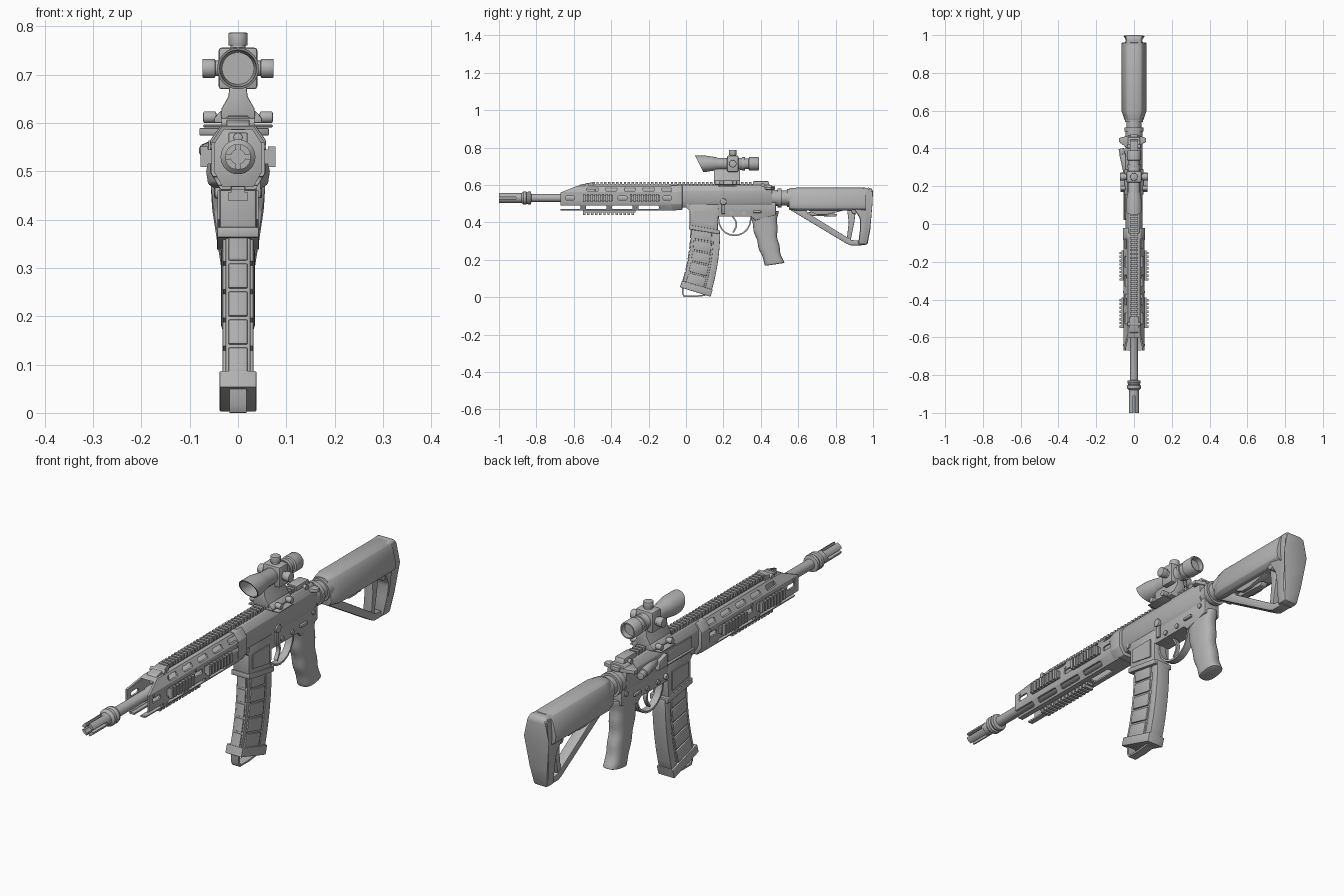
import bpy, bmesh, math
from mathutils import Vector, Matrix

cube = bpy.data.objects.get("Cube")
if cube:
    bpy.data.objects.remove(cube)

gray = bpy.data.materials.new("matte_gray")
gray.use_nodes = True
gray.diffuse_color = (.45, .45, .45, 1)
gray.node_tree.nodes["Principled BSDF"].inputs["Base Color"].default_value = gray.diffuse_color
parts, cutters = [], []
AXIS, SIGHT = .53, .713             # heights of the barrel and the scope
FINE, SOFT, THIN = .003, .006, .008  # edge roundings and sheet thickness


# ---------- helpers ----------
def finish(name, bm, bevel=0):
    bmesh.ops.recalc_face_normals(bm, faces=bm.faces)
    me = bpy.data.meshes.new(name)
    bm.to_mesh(me)
    bm.free()
    me.materials.append(gray)
    ob = bpy.data.objects.new(name, me)
    bpy.context.scene.collection.objects.link(ob)
    if bevel:
        m = ob.modifiers.new("bevel", "BEVEL")
        m.width, m.segments, m.limit_method = bevel, 2, "ANGLE"
    parts.append(ob)
    return ob


def skin(name, rings, bevel=0, caps=True):
    """Join equal rings of points into a skin."""
    bm = bmesh.new()
    loops = [[bm.verts.new(p) for p in ring] for ring in rings]
    for a, b in zip(loops, loops[1:]):
        for i in range(len(a)):
            bm.faces.new((a[i - 1], a[i], b[i], b[i - 1]))
    if caps:
        bm.faces.new(loops[0])
        bm.faces.new(loops[-1])
    return finish(name, bm, bevel)


def side(name, pts, width, bevel=FINE, x=0):
    """Side profile (y, z); half width is a number or a rule of height."""
    rule = width if callable(width) else lambda z: width
    return skin(name, [[(x + s * rule(z), y, z) for y, z in pts] for s in (-1, 1)], bevel)


def section(name, pts, y0, y1, bevel=FINE, caps=True):
    """Cross-section (x, z) run along y."""
    return skin(name, [[(x, y, z) for x, z in pts] for y in (y0, y1)], bevel, caps)


def mirrored(half):
    return half + [(-x, z) for x, z in reversed(half)]


def octagon(width, top, bottom):
    slope = (top - bottom) / 4
    return mirrored([(width * .6, top), (width, top - slope), (width, bottom + slope), (width * .65, bottom)])


def lathe(name, prof, z=AXIS, n=32):
    """Revolve (y, radius) about a line along y."""
    turns = [math.tau * i / n for i in range(n)]
    return skin(name, [[(r * math.cos(a), y, z + r * math.sin(a)) for a in turns] for y, r in prof])


def box(name, center, size, bevel=FINE):
    bm = bmesh.new()
    bmesh.ops.create_cube(bm, size=1, matrix=Matrix.Translation(center) @ Matrix.Diagonal((*size, 1)))
    return finish(name, bm, bevel)


def rod(name, start, end, radius, bevel=FINE):
    start, end = Vector(start), Vector(end)
    bm = bmesh.new()
    turn = (end - start).to_track_quat("Z", "Y").to_matrix().to_4x4()
    bmesh.ops.create_cone(bm, cap_ends=True, segments=20, radius1=radius, radius2=radius,
                          depth=(end - start).length, matrix=Matrix.Translation((start + end) / 2) @ turn)
    return finish(name, bm, bevel)


def pin(name, y, z, inner, outer, radius, bevel=0):
    """Short rod along x."""
    rod(name, (inner, y, z), (outer, y, z), radius, bevel)


def ribbon(name, pts, width):
    bm = bmesh.new()
    pairs = [[bm.verts.new((x, y, z)) for x in (-width, width)] for y, z in pts]
    for a, b in zip(pairs, pairs[1:]):
        bm.faces.new((*a, *reversed(b)))
    m = finish(name, bm).modifiers.new("thick", "SOLIDIFY")
    m.thickness, m.offset = THIN, 0


def rail(name, start, end, x, z, turn=0):
    """Toothed rail along y, turned about y."""
    bm = bmesh.new()
    place = Matrix.Translation((x, 0, z)) @ Matrix.Rotation(turn, 4, "Y")

    def block(y0, y1, width, low, high):
        spot = Matrix.Translation((0, (y0 + y1) / 2, (low + high) / 2))
        bmesh.ops.create_cube(bm, size=1, matrix=place @ spot @ Matrix.Diagonal((width, y1 - y0, high - low, 1)))

    block(start, end, .03, -THIN, .01)
    count = round((end - start) / .021)
    step = (end - start) / count
    for i in range(count):
        block(start + i * step, start + (i + .6) * step, .042, SOFT, .022)
    finish(name, bm)


def cut(ob, cutter):
    m = ob.modifiers.new("cut", "BOOLEAN")
    m.operation, m.object, m.solver = "DIFFERENCE", cutter, "EXACT"
    cutter.hide_render = True
    parts.remove(cutter)
    cutters.append(cutter)


# ---------- barrel and muzzle ----------
lathe("barrel", [(-.86, .021), (-.6, .021), (-.59, .025), (0, .025)])
lathe("muzzle_collar", [(-.91, .01), (-.91, .026), (-.88, .026), (-.87, .036), (-.855, .036),
                        (-.85, .03), (-.84, .036), (-.83, .034), (-.826, .02)])
for k in range(4):
    turns = [math.radians(45 + 90 * k + d) for d in range(-32, 33, 16)]
    arc = [(r * math.cos(a), AXIS + r * math.sin(a))
           for r, run in ((.027, turns), (.015, turns[::-1])) for a in run]
    section(f"muzzle_prong_{k}", arc, -1, -.9, bevel=0)
rod("gas_tube", (0, -.58, .57), (0, 0, .57), .01)
box("gas_block", (0, -.52, .55), (.04, .07, .06))

# ---------- handguard ----------
guard = section("handguard", octagon(.055, .594, .462), -.67, -.05, bevel=0, caps=False)
shell = guard.modifiers.new("shell", "SOLIDIFY")
shell.thickness, shell.offset = THIN, -1
cut(guard, side("front_slope", [(-.7, .55), (-.67, .56), (-.57, .6), (-.57, .65), (-.7, .65)], .1, bevel=0))
for i in range(5):
    cut(guard, box("upper_slot", (0, -.1 * i - .1, .576), (.2, .06, .018), SOFT))
for i in range(4):
    y = -.14 * i - .2
    cut(guard, box("lower_slot", (0, y, .48), (.2, .11, .02), SOFT))
    cut(guard, box("bottom_slot", (0, y, .46), (.03, .11, .05), SOFT))
for y in (-.62, -.34, -.1):
    cut(guard, box("side_slot", (0, y, AXIS), (.2, .05, .02), SOFT))
rail("top_rail", -.5, .4, 0, .594)
rail("bottom_rail", -.55, -.27, 0, .462, math.pi)
for s in (-1, 1):
    rail(f"front_side_rail_{s}", -.55, -.39, s * .056, AXIS, s * math.pi / 2)
    rail(f"rear_side_rail_{s}", -.3, -.14, s * .056, AXIS, s * math.pi / 2)
    for i in range(3):
        pin(f"guard_screw_{s}_{i}", -.28 * i - .08, .55, s * .05, s * .058, SOFT)

# ---------- folded sights ----------
side("front_sight", [(-.58, .59), (-.57, .6), (-.5, .614), (-.49, .59)], .024)
side("rear_sight", [(.36, .59), (.36, .62), (.44, .62), (.45, .59)], .022)
for y in (-.53, .41):
    pin(f"sight_hinge_{y}", y, .6, -.034, .034, .01)

# ---------- receivers ----------
section("upper_receiver", octagon(.045, .6, .48), -.05, .46)
section("guard_clamp", octagon(.058, .597, .465), -.08, -.02)
side("lower_receiver", [(0, .51), (0, .48), (.02, .46), (.18, .43), (.35, .43),
                        (.37, .41), (.48, .44), (.48, .51)], .036)
side("magazine_well", [(.02, .5), (.02, .37), (.17, .345), (.175, .5)], .038, SOFT)
side("magazine_well_lip", [(.016, .385), (.016, .363), (.18, .336), (.18, .358)], .043)
for s in (-1, 1):
    side(f"well_panel_{s}", [(.04, .46), (.04, .4), (.15, .38), (.15, .46)], FINE, bevel=0, x=s * .039)
    for y, z in ((.01, .49), (.24, .45), (.31, .45), (.45, .48)):
        pin(f"receiver_pin_{s}_{y}", y, z, s * .03, s * .042, .01)
    box(f"selector_lever_{s}", (s * .04, .38, .457), (.012, .045, .012))
box("port_cover", (-.046, .11, .54), (THIN, .16, .05))
rod("port_hinge", (-.05, .02, .513), (-.05, .2, .513), .005)
side("shell_deflector", [(.21, .515), (.21, .565), (.26, .55), (.27, .515)], .014, x=-.048)
rod("forward_assist_tube", (-.035, .26, .543), (-.06, .37, .543), .018)
rod("forward_assist_button", (-.06, .365, .543), (-.067, .4, .543), .015)
pin("bolt_catch_pad", .2, .51, .036, .052, .017, FINE)
box("bolt_catch_arm", (.042, .2, .475), (.01, .018, .06))
pin("magazine_button", .19, .455, -.034, -.048, .012, FINE)
box("charging_bar", (0, .43, .585), (.04, .09, .018))
handle = [(-.08, .455), (-.08, .435), (-.035, .4), (.035, .42), (.064, .435), (.064, .455), (0, .475)]
skin("charging_handle", [[(x, y, z) for x, y in handle] for z in (.574, .59)], FINE)

# ---------- trigger and grip ----------
bow = [math.pi * i / 10 for i in range(11)]
ribbon("trigger_guard", [(.25 - .078 * math.cos(a) + .02 * a / math.pi, .43 - .1 * math.sin(a) ** .8) for a in bow],
       .015)
ribbon("trigger", [(.25 + .02 * math.sin(a), .43 - .027 * a) for a in bow], THIN)

rings = []
for i in range(15):
    t = i / 14
    middle = .42 + .055 * t * t
    depth = .05 + .025 * (1 - t) ** 2 + FINE * math.cos(3 * math.tau * t)  # finger grooves
    ring = []
    for k in range(28):
        c, s = math.cos(math.tau * k / 28), math.sin(math.tau * k / 28)
        dy = math.copysign(abs(c) ** .75, c) * depth
        ring.append((math.copysign(abs(s) ** .75, s) * .035, middle + dy, .45 - .275 * t + .15 * dy))
    rings.append(ring)
skin("pistol_grip", rings, SOFT)


# ---------- magazine ----------
def mag(down, back):
    """Point on the curved magazine, from its top front corner."""
    return (.028 - .045 * down ** 2 + .153 * back, .37 - .29 * down - back * (.02 + .025 * down))


def mag_strip(name, top, bottom, front, rear, width):
    steps = [top + (bottom - top) * i / 8 for i in range(9)]
    side(name, [mag(t, front) for t in steps] + [mag(t, rear) for t in reversed(steps)], width)


mag_strip("magazine_body", 0, 1, 0, 1, .026)
mag_strip("magazine_rear_strip", 0, 1, .78, 1.01, .031)
mag_strip("magazine_base", .98, 1.1, -.04, 1.03, .038)
for i in range(5):
    top, bottom = (i + .06) / 5, (i + .94) / 5
    mag_strip(f"magazine_rib_{i}", top, bottom, .1, .72, .032)
    mag_strip(f"magazine_spine_{i}", top, bottom, -.03, .1, .02)
ribbon("magazine_loop", [(-.016, .07), (-.018, .02), (-.01, THIN / 2), (.05, THIN / 2), (.1, .01), (.12, .03)], .018)

# ---------- stock ----------
lathe("buffer_tube", [(.45, .044), (.49, .044), (.49, .05), (.51, .05), (.51, .04), (.62, .04)])
lathe("stock_collar", [(.54, .036), (.54, .047), (.57, .05), (.6, .05)])
cheek = mirrored([(.02, .586), (.04, .578), (.053, .556), (.066, .5), (.062, .474), (.045, .462)])
skin("stock_body", [[(x * k, y, AXIS + (z - AXIS) * k ** .3) for x, z in cheek]
                    for y, k in ((.55, .75), (.6, 1), (.96, 1))], FINE)


def butt_width(z):
    return .03 + .034 * min(1, (z - .27) / .22) - .3 * max(0, z - .5)


side("butt_pad", [(.92, .58), (.985, .586), (1, .57), (.996, .49), (.985, .36), (.97, .28),
                  (.92, .28), (.93, .36), (.93, .42), (.9, .47)], butt_width, .01)
side("stock_strut", [(.56, .48), (.56, .465), (.86, .285), (.88, .277), (.94, .277), (.94, .3),
                     (.885, .305), (.65, .45), (.64, .475)], .022)
side("stock_post", [(.86, .48), (.87, .4), (.86, .31), (.88, .3), (.9, .4), (.91, .48)], .02)
side("stock_web", [(.64, .47), (.7, .44), (.75, .44), (.81, .455), (.87, .47)], .03)
side("stock_lever", [(.65, .455), (.67, .435), (.8, .43), (.81, .445)], .015)
pin("sling_socket", .9, .46, -.05, .05, .015, FINE)

# ---------- scope ----------
scope = lathe("scope_tube", [(.14, .033), (.05, .038), (.05, .043), (.11, .043), (.155, .036),
                             (.17, .032), (.3, .032), (.305, .029), (.335, .029), (.338, .036),
                             (.385, .036), (.39, .033), (.39, .028), (.37, .026)], SIGHT)
for v in scope.data.vertices:  # slanted sunshade
    if v.co.y < .06:
        v.co.y += .02 - (v.co.z - SIGHT) / 2
lathe("scope_ring", [(.3, .02), (.3, .035), (.315, .035), (.315, .02)], SIGHT)
box("turret_block", (0, .25, SIGHT), (.08, .06, .086), SOFT)
for tag, out in (("top", (0, 0, 1)), ("left", (1, 0, 0)), ("right", (-1, 0, 0))):
    base, out = Vector((0, .25, SIGHT)), Vector(out)
    rod(f"turret_neck_{tag}", base, base + out * .05, .016)
    rod(f"turret_cap_{tag}", base + out * .047, base + out * .074, .02)
section("mount_bridge", mirrored([(.016, .69), (.02, .655), (.034, .63), (.036, .61)]), .15, .29)
section("mount_foot", mirrored([(.036, .625), (.05, .61), (.05, .6)]), .155, .29)
box("mount_lever", (0, .22, .594), (.145, .1, SOFT))
for s in (-1, 1):
    for y in (.19, .26):
        pin(f"mount_knob_{s}_{y}", y, .612, s * .045, s * .072, .012, FINE)

# ---------- bake modifiers and shade ----------
bpy.context.view_layer.update()
graph = bpy.context.evaluated_depsgraph_get()
for ob in parts:
    if ob.modifiers:
        baked = bpy.data.meshes.new_from_object(ob.evaluated_get(graph))
        ob.modifiers.clear()
        ob.data = baked
    ob.data.polygons.foreach_set("use_smooth", [True] * len(ob.data.polygons))
    ob.data.set_sharp_from_angle(angle=math.radians(32))
for ob in cutters:
    bpy.data.objects.remove(ob)
